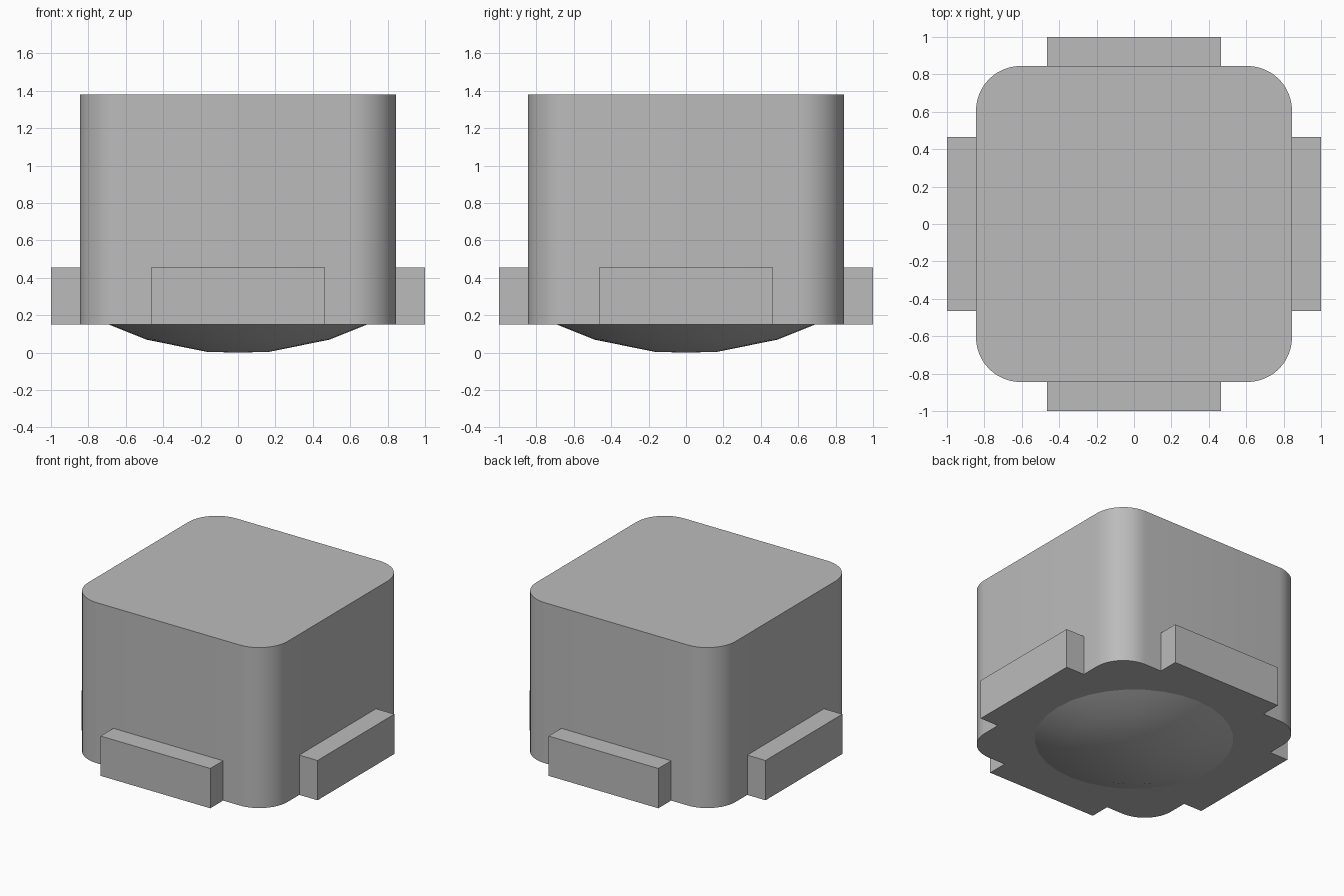
import bpy, bmesh
from math import pi, sin, cos, radians

cube = bpy.data.objects.get("Cube")
if cube:
    bpy.data.objects.remove(cube, do_unlink=True)

grey = bpy.data.materials.new("plain grey")
grey.use_nodes = True
colour = (0.5, 0.5, 0.5, 1)
grey.diffuse_color = colour
grey.node_tree.nodes["Principled BSDF"].inputs["Base Color"].default_value = colour

HALF, RADIUS = 0.845, 0.24
BASE, TOP = 0.15, 1.38


def finish(name, bm, smooth=True):
    bmesh.ops.recalc_face_normals(bm, faces=bm.faces)
    mesh = bpy.data.meshes.new(name)
    bm.to_mesh(mesh)
    bm.free()
    mesh.materials.append(grey)
    obj = bpy.data.objects.new(name, mesh)
    bpy.context.collection.objects.link(obj)
    if smooth:
        bpy.ops.object.select_all(action="DESELECT")
        obj.select_set(True)
        bpy.context.view_layer.objects.active = obj
        bpy.ops.object.shade_smooth_by_angle(angle=radians(35))
    return obj


# Main block: rounded square outline, extruded upward
bm = bmesh.new()
outline = []
steps = 12
for corner in range(4):
    mid = pi / 4 + corner * pi / 2
    inner = (HALF - RADIUS) * 2 ** 0.5
    for i in range(steps + 1):
        a = corner * pi / 2 + i / steps * pi / 2
        outline.append(bm.verts.new((inner * cos(mid) + RADIUS * cos(a),
                                     inner * sin(mid) + RADIUS * sin(a), BASE)))
floor = bm.faces.new(outline)
extruded = bmesh.ops.extrude_face_region(bm, geom=[floor], use_keep_orig=True)
top_verts = [g for g in extruded["geom"] if isinstance(g, bmesh.types.BMVert)]
bmesh.ops.translate(bm, verts=top_verts, vec=(0, 0, TOP - BASE))
finish("body", bm)

# Side tabs, one on each face
for name, dx, dy in (("left", 1, 0), ("right", -1, 0), ("back", 0, 1), ("front", 0, -1)):
    bm = bmesh.new()
    bmesh.ops.create_cube(bm, size=1)
    depth, width, height = 1 - HALF, 0.93, 0.305
    size = (depth, width, height) if dx else (width, depth, height)
    bmesh.ops.scale(bm, vec=size, verts=bm.verts)
    reach = HALF + depth / 2
    bmesh.ops.translate(bm, vec=(dx * reach, dy * reach, BASE + height / 2), verts=bm.verts)
    finish(name + "_tab", bm, smooth=False)

# Shallow dome bulging below the block
bm = bmesh.new()
profile = [(0, 0), (0.17, 0.005), (0.49, 0.07), (0.69, BASE)]
points = [bm.verts.new((r, 0, z)) for r, z in profile]
edges = [bm.edges.new(pair) for pair in zip(points, points[1:])]
bmesh.ops.spin(bm, geom=points + edges, axis=(0, 0, 1), cent=(0, 0, 0),
               angle=2 * pi, steps=32)
bmesh.ops.remove_doubles(bm, verts=bm.verts, dist=0.0005)
finish("underside_dome", bm)
